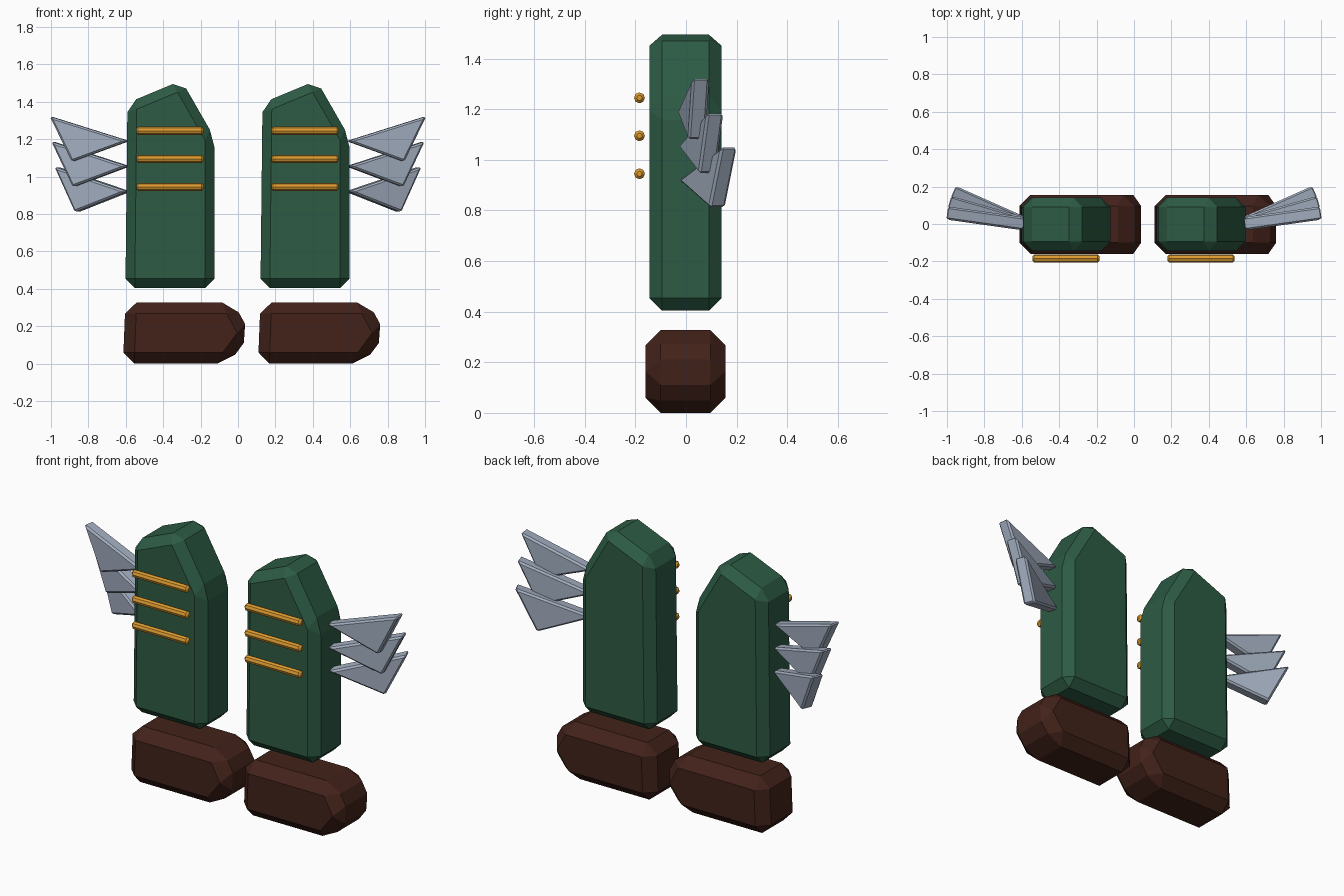
import bpy, bmesh
from math import cos, sin, radians, pi
from mathutils import Matrix

if "Cube" in bpy.data.objects:
    bpy.data.objects.remove(bpy.data.objects["Cube"])


def material(name, rgb):
    m = bpy.data.materials.new(name)
    m.diffuse_color = (*rgb, 1)
    m.use_nodes = True
    m.node_tree.nodes["Principled BSDF"].inputs["Base Color"].default_value = m.diffuse_color
    return m


GREEN = material("green", (0.026, 0.105, 0.058))
BROWN = material("brown", (0.055, 0.016, 0.010))
GOLD = material("gold", (0.72, 0.33, 0.03))
SILVER = material("silver", (0.36, 0.42, 0.52))


def prism(name, profile, depth, matrix, mat, bevel):
    """Extrude an xz profile along y, centred, with a flat chamfer."""
    bm = bmesh.new()
    face = bm.faces.new([bm.verts.new((x, -depth / 2, z)) for x, z in profile])
    new = bmesh.ops.extrude_face_region(bm, geom=[face])["geom"]
    bmesh.ops.translate(bm, vec=(0, depth, 0),
                        verts=[v for v in new if isinstance(v, bmesh.types.BMVert)])
    bm.transform(matrix)
    bmesh.ops.recalc_face_normals(bm, faces=bm.faces)
    mesh = bpy.data.meshes.new(name)
    bm.to_mesh(mesh)
    bm.free()
    ob = bpy.data.objects.new(name, mesh)
    bpy.context.collection.objects.link(ob)
    mesh.materials.append(mat)
    mod = ob.modifiers.new("chamfer", "BEVEL")
    mod.width = bevel
    mod.segments = 1
    mod.limit_method = "NONE"
    return ob


FOOT = [(-0.254, 0), (0.31, 0), (0.428, 0.159), (0.336, 0.327), (-0.241, 0.327)]
SHAFT = [(-0.241, 0.404), (0.235, 0.404), (0.235, 1.208), (0.059, 1.514), (-0.23, 1.394)]
FEATHER = [(0, 0), (0.424, 0.132), (0.305, -0.11)]

for label, side in (("left", -1), ("right", 1)):
    cx = side * 0.361
    place = Matrix.Translation((cx, -0.002, 0))
    # foot and shaft, the same way round on both sides
    prism(f"{label}_foot", FOOT, 0.316, place, BROWN, 0.06)
    prism(f"{label}_shaft", SHAFT, 0.285, place, GREEN, 0.05)

    # lace bars floating in front of the shaft
    for i in range(3):
        bpy.ops.mesh.primitive_cylinder_add(
            vertices=8, radius=0.0215, depth=0.36,
            location=(cx - 0.003, -0.184, 0.945 + 0.15 * i), rotation=(0, pi / 2, 0))
        bar = bpy.context.object
        bar.name = f"{label}_lace_bar_{i + 1}"
        bar.data.materials.append(GOLD)
        mod = bar.modifiers.new("chamfer", "BEVEL")
        mod.width = 0.01
        mod.segments = 1
        mod.limit_method = "ANGLE"
        mod.angle_limit = radians(60)

    # wing feathers, mirrored outwards and fanned backwards
    for i in range(3):
        m = (Matrix.Translation((side * 0.583, 0, 1.19 - 0.135 * i))
             @ Matrix.Scale(side, 4, (1, 0, 0))
             @ Matrix.Rotation(radians(8 + 8 * i), 4, "Z"))
        prism(f"{label}_feather_{i + 1}", FEATHER, 0.07, m, SILVER, 0.01)
